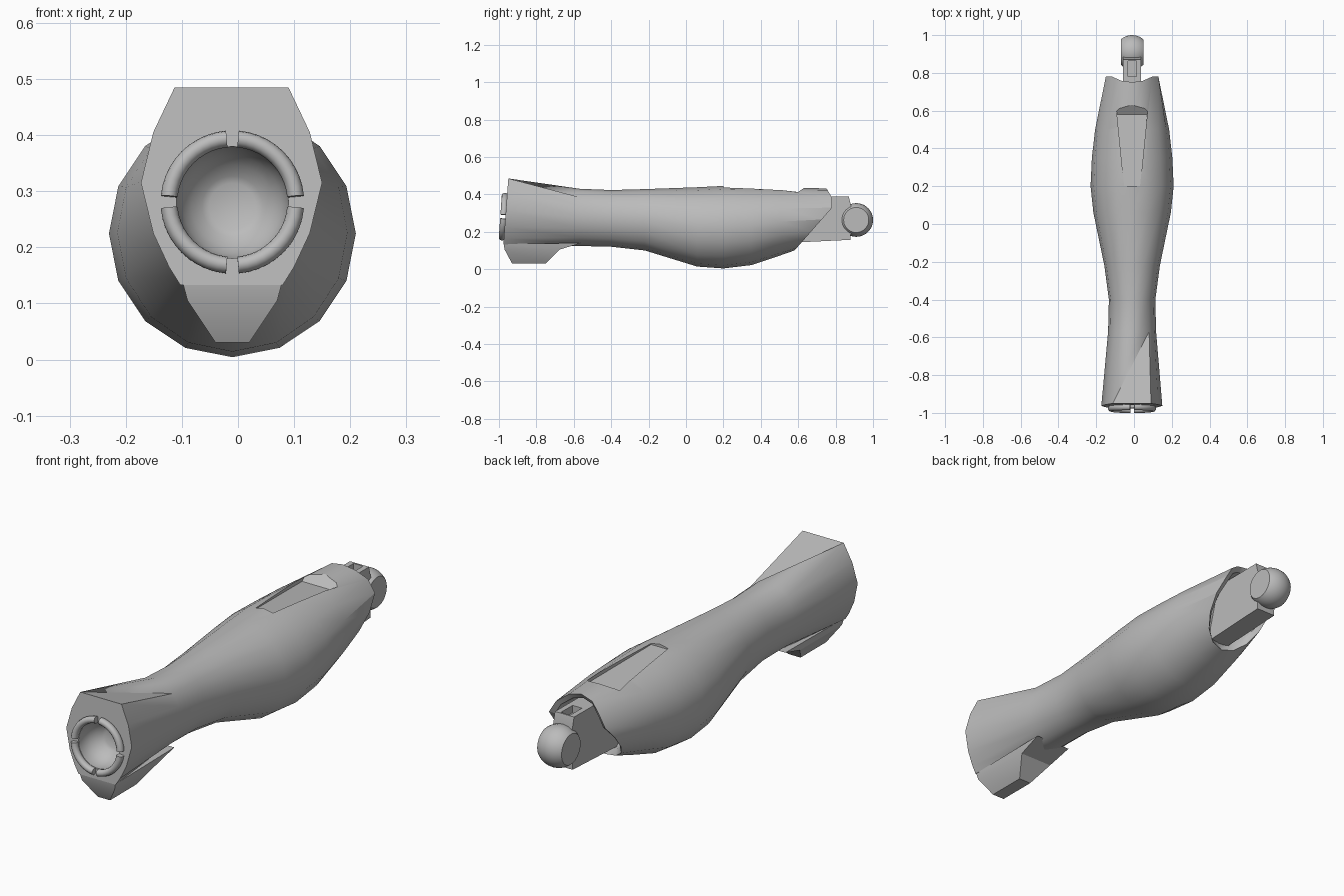
import bpy, bmesh, math
from mathutils import Matrix, Vector

if "Cube" in bpy.data.objects:
    bpy.data.objects.remove(bpy.data.objects["Cube"])

grey = bpy.data.materials.new("plain grey")
grey.use_nodes = True
colour = (0.5, 0.5, 0.5, 1)
grey.diffuse_color = colour
grey.node_tree.nodes["Principled BSDF"].inputs["Base Color"].default_value = colour

CX = -0.01          # the limb's axis
SIDES = 16
TILT = Matrix.Rotation(math.radians(-4), 4, "X")


def finish(name, bm, angle=30):
    bmesh.ops.remove_doubles(bm, verts=bm.verts, dist=0.0003)
    bmesh.ops.recalc_face_normals(bm, faces=bm.faces)
    mesh = bpy.data.meshes.new(name)
    bm.to_mesh(mesh)
    bm.free()
    mesh.materials.append(grey)
    ob = bpy.data.objects.new(name, mesh)
    bpy.context.collection.objects.link(ob)
    smooth(ob, angle)
    return ob


def select(ob):
    bpy.ops.object.select_all(action="DESELECT")
    ob.select_set(True)
    bpy.context.view_layer.objects.active = ob


def smooth(ob, angle=30):
    select(ob)
    bpy.ops.object.shade_smooth_by_angle(angle=math.radians(angle))


def loft(bm, rings, closed=True):
    """Join rings of points with triangles and cap both ends."""
    rows = [[bm.verts.new(p) for p in ring] for ring in rings]
    n = len(rows[0])
    for a, b in zip(rows, rows[1:]):
        for i in range(n):
            j = (i + 1) % n
            bm.faces.new((a[i], a[j], b[j]))
            bm.faces.new((a[i], b[j], b[i]))
    if closed:
        bm.faces.new(rows[0])
        bm.faces.new(rows[-1])


def revolve(profile, matrix, steps=32):
    """Spin (radius, height) points round local z."""
    bm = bmesh.new()
    loft(bm, [[(r * math.cos(math.tau * i / steps), r * math.sin(math.tau * i / steps), h)
               for i in range(steps)] for r, h in profile])
    bm.transform(matrix)
    return bm


def prism(outline, halves):
    """Side outline (y, z) spread to a half width at each point."""
    bm = bmesh.new()
    loft(bm, [[(CX + s * w, y, z) for (y, z), w in zip(outline, halves)] for s in (-1, 1)])
    return bm


def cut(ob, cutter):
    mod = ob.modifiers.new("cut", "BOOLEAN")
    mod.operation, mod.solver, mod.object = "DIFFERENCE", "EXACT", cutter
    select(ob)
    bpy.ops.object.modifier_apply(modifier=mod.name)
    bpy.data.objects.remove(cutter)


# Body: slanted front section, round sections, then a scooped back rim
right = [(0.09, 0.485), (0.128, 0.405), (0.15, 0.315), (0.128, 0.225), (0.1, 0.165), (0.08, 0.133)]
left = [(2 * CX - 0.003 - x, z) for x, z in right]
corner = left[0]
outline = [corner, corner] + right + [(CX, 0.133)] + left[:0:-1] + [corner, corner]
rings = [[(x, -0.95 - (0.485 - z) * 0.075, z) for x, z in outline]]


def section(y, half, low, high):
    ring = []
    for i in range(SIDES):
        a = math.tau * i / SIDES
        z = (low + high) / 2 + math.cos(a) * (high - low) / 2
        ring.append((CX + half * math.sin(a), y, z))
    return ring


for station in [(-0.57, 0.127, 0.124, 0.43), (-0.4, 0.123, 0.12, 0.423), (-0.22, 0.147, 0.1, 0.428),
                (0.06, 0.205, 0.014, 0.438), (0.2, 0.22, 0.004, 0.445), (0.35, 0.213, 0.022, 0.442),
                (0.5, 0.196, 0.072, 0.436)]:
    rings.append(section(*station))

rim = [(x, min(0.58 + 0.88 * (z - 0.1), 0.8 - 0.6 * (z - 0.35)), z)
       for x, y, z in section(0, 0.15, 0.1, 0.432)]
hub = Vector((CX, 0.6, 0.27))


def shrink(ring, k, depth):
    return [(hub.x + (x - hub.x) * k, max(y - depth, 0.56), hub.z + (z - hub.z) * k) for x, y, z in ring]


rings += [rim, shrink(rim, 0.86, 0.015), shrink(rim, 0.74, 0.13), [tuple(hub)] * SIDES]
bm = bmesh.new()
loft(bm, rings[:-1], closed=False)
edge = [e for e in bm.edges if e.is_boundary]
bmesh.ops.holes_fill(bm, edges=edge, sides=0)
body = finish("limb_body", bm)

# Tapered pocket on the top of the body
pocket = prism([(0.2, 0.432), (0.58, 0.4), (0.64, 0.44), (0.66, 0.6), (0.2, 0.6)],
               [0.042, 0.08, 0.086, 0.086, 0.042])
cut(body, finish("pocket_cutter", pocket))

# Socket bowl, facing the front
socket = Matrix.Translation((CX, -0.966, 0.28)) @ TILT @ Matrix.Rotation(math.radians(-90), 4, "X")
bowl = [(0.1, -0.05), (0.1, 0.015)]
bowl += [(0.1 * math.cos(a), 0.015 + 0.1 * math.sin(a)) for a in (0.25, 0.5, 0.75, 1.0, 1.14)]
cut(body, finish("bowl_cutter", revolve(bowl, socket)))
smooth(body)

# Retaining ring: four rounded arcs with gaps between
bm = bmesh.new()
for q in range(4):
    arcs = []
    for i in range(11):
        a = math.tau * q / 4 + 0.09 + (math.pi / 2 - 0.18) * i / 10
        ring = []
        for k in range(12):
            t = math.tau * k / 12
            r = 0.113 + 0.015 * math.cos(t)
            ring.append((r * math.cos(a), r * math.sin(a), -0.01 + 0.017 * math.sin(t)))
        arcs.append(ring)
    loft(bm, arcs)
bm.transform(socket)
finish("socket_ring", bm, 40)

# Tapered tab under the front end
bm = bmesh.new()
loft(bm, [[(CX + s * w, y, z) for s, y in ((-1, y0), (1, y0), (1, y1), (-1, y1))]
          for w, y0, y1, z in [(0.088, -0.975, -0.56, 0.135), (0.08, -0.97, -0.675, 0.105),
                               (0.03, -0.93, -0.75, 0.03)]])
bmesh.ops.translate(bm, verts=[v for v in bm.verts if v.co.y > -0.6], vec=(0, 0, 0.005))
finish("lower_tab", bm, 20)

# Neck block with a slot in its top
side = [(0.53, 0.14), (0.88, 0.157), (0.885, 0.33), (0.87, 0.388), (0.53, 0.385)]
neck = finish("joint_neck", prism(side, [0.047] * len(side)), 20)
slot = prism([(0.78, 0.355), (0.862, 0.355), (0.862, 0.45), (0.78, 0.45)], [0.023] * 4)
cut(neck, finish("slot_cutter", slot))

# Ball joint with flattened sides
half = 0.06
profile = []
for i in range(13):
    h = half * math.sin(math.pi * (i / 12 - 0.5))
    profile.append((math.sqrt(0.09 ** 2 - h * h), h))
place = Matrix.Translation((CX, 0.91, 0.263)) @ Matrix.Rotation(math.pi / 2, 4, "Y")
finish("joint_ball", revolve(profile, place, 40))
